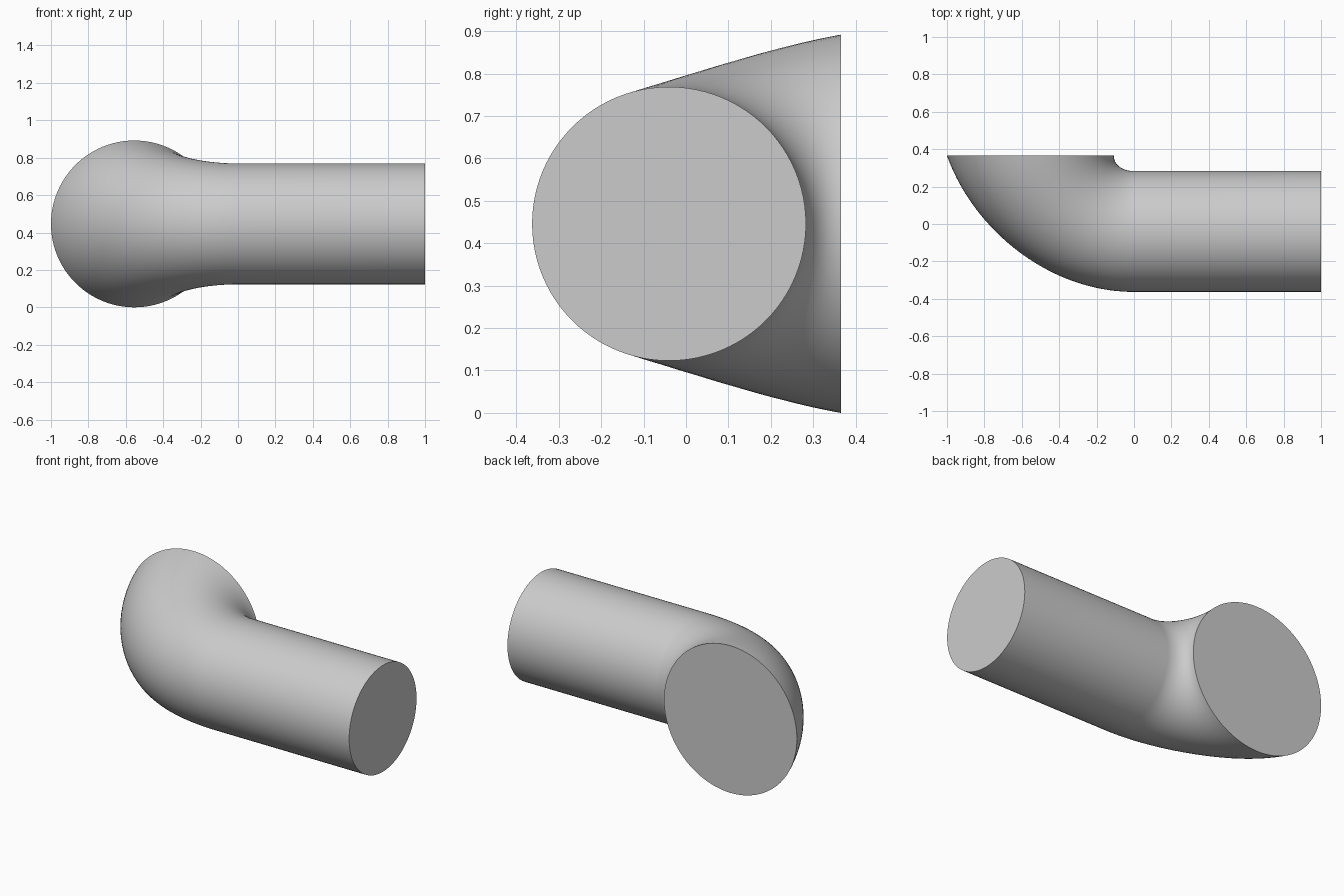
import bpy, bmesh
from math import cos, sin, pi
from mathutils import Vector

cube = bpy.data.objects.get("Cube")
if cube:
    bpy.data.objects.remove(cube)

SIDES, STEPS = 96, 40
PIPE_R, MOUTH_R = 0.323, 0.446
MID_Z = 0.446
PIPE_C = Vector((0, -0.04, MID_Z))
MOUTH_C = Vector((-0.554, 0.365, MID_Z))

# Plain grey material
grey = bpy.data.materials.new("light grey")
grey.use_nodes = True
colour = (0.6, 0.6, 0.6, 1)
grey.diffuse_color = colour
grey.node_tree.nodes["Principled BSDF"].inputs["Base Color"].default_value = colour


def bend_point(angle, t):
    """Point on the flared bend: one Bezier rail per angle, outer side at 0."""
    c, s = cos(angle), sin(angle)
    start = PIPE_C + PIPE_R * Vector((0, -c, s))
    end = MOUTH_C + MOUTH_R * Vector((-c, 0, s))
    leave = start + Vector((-(0.255 + 0.195 * c), 0, 0))
    arrive = end - (0.225 + 0.175 * c) * Vector((-0.18 - 0.18 * c, 1, 0.18 * s))
    u = 1 - t
    return u**3 * start + 3 * u * u * t * leave + 3 * u * t * t * arrive + t**3 * end


def ring_angles():
    return [2 * pi * i / SIDES for i in range(SIDES)]


# Straight pipe end, then the bend sections up to the mouth
bm = bmesh.new()
rings = [[bm.verts.new(bend_point(a, 0) + Vector((1, 0, 0))) for a in ring_angles()]]
for k in range(STEPS + 1):
    rings.append([bm.verts.new(bend_point(a, k / STEPS)) for a in ring_angles()])

# Skin between neighbouring sections
for near, far in zip(rings, rings[1:]):
    for i in range(SIDES):
        j = (i + 1) % SIDES
        bm.faces.new((near[i], near[j], far[j], far[i]))

# Flat end caps
bm.faces.new(rings[0])
bm.faces.new(rings[-1])
bmesh.ops.recalc_face_normals(bm, faces=bm.faces)

mesh = bpy.data.meshes.new("pipe_elbow")
bm.to_mesh(mesh)
bm.free()
mesh.materials.append(grey)
elbow = bpy.data.objects.new("pipe_elbow", mesh)
bpy.context.collection.objects.link(elbow)

# Smooth walls with sharp cap rims
bpy.ops.object.select_all(action="DESELECT")
elbow.select_set(True)
bpy.context.view_layer.objects.active = elbow
bpy.ops.object.shade_smooth_by_angle(angle=pi / 5)
